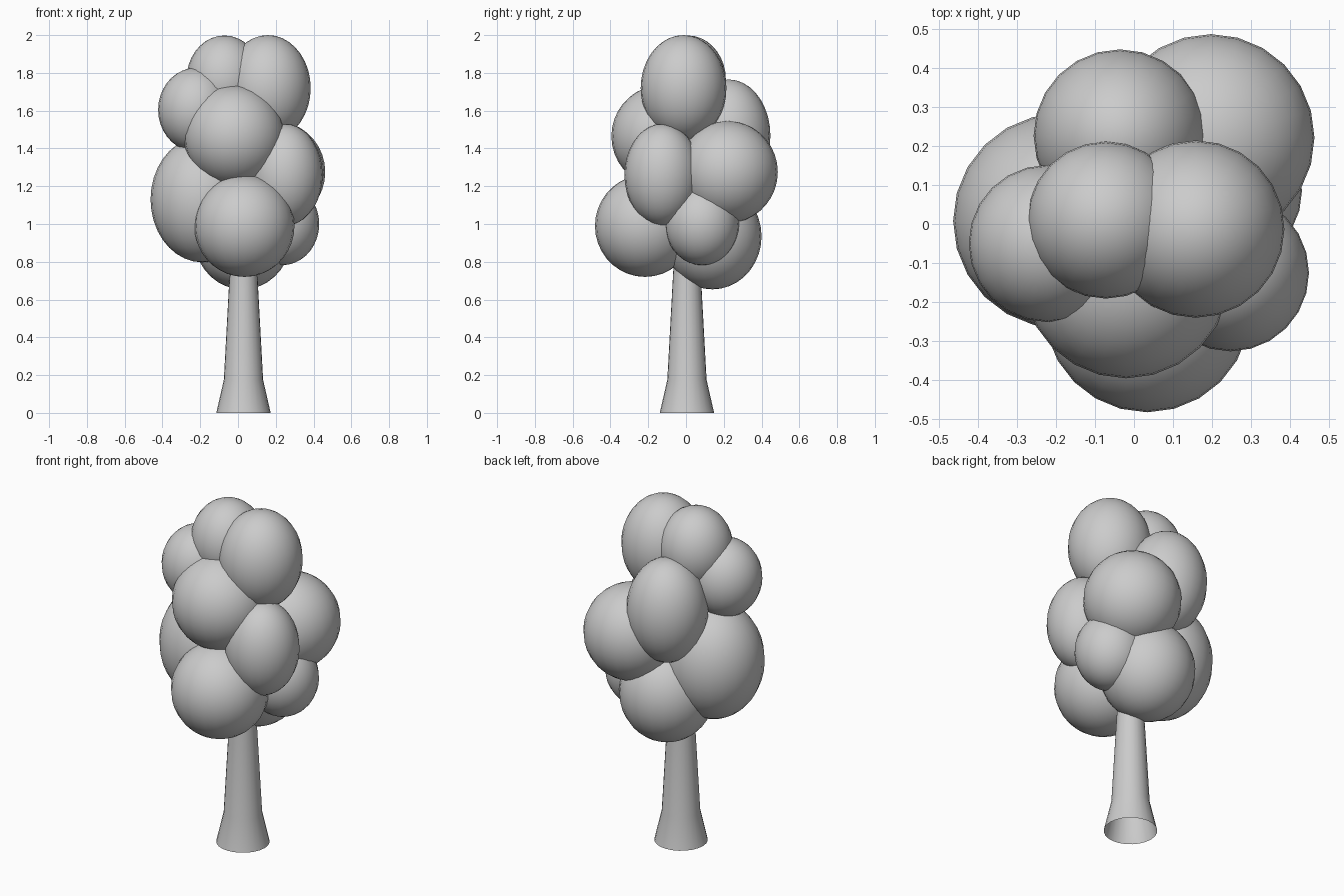
import bpy, bmesh, math
from mathutils import Matrix, Vector

if "Cube" in bpy.data.objects:
    bpy.data.objects.remove(bpy.data.objects["Cube"])


def finish(name, bm):
    mesh = bpy.data.meshes.new(name)
    for f in bm.faces:
        f.smooth = True
    bm.to_mesh(mesh)
    bm.free()
    obj = bpy.data.objects.new(name, mesh)
    bpy.context.collection.objects.link(obj)
    return obj


def leaf_blob(name, centre, radius, height):
    # Slightly stretched sphere
    bm = bmesh.new()
    bmesh.ops.create_uvsphere(bm, u_segments=24, v_segments=18, radius=1)
    bmesh.ops.transform(bm, verts=bm.verts, matrix=Matrix.Translation(centre)
                        @ Matrix.Diagonal((radius, radius, height, 1)))
    return finish(name, bm)


def lathe(name, centre, profile, sides=24):
    # Open revolved tube from (radius, z) pairs
    bm = bmesh.new()
    rings = [[bm.verts.new((centre[0] + r * math.cos(2 * math.pi * i / sides),
                            centre[1] + r * math.sin(2 * math.pi * i / sides), z))
              for i in range(sides)] for r, z in profile]
    for a, b in zip(rings, rings[1:]):
        for i in range(sides):
            j = (i + 1) % sides
            bm.faces.new((a[i], a[j], b[j], b[i]))
    return finish(name, bm)


# Trunk with flared foot, open underneath
lathe("trunk", (0.029, 0.005), [(0.144, 0), (0.104, 0.175), (0.071, 0.78), (0.06, 1.0)])

# Foliage: name, centre, horizontal radius, vertical radius
blobs = [
    ("top_right", (0.158, -0.013, 1.72), 0.227, 0.28),
    ("top_left", (-0.072, 0.01, 1.765), 0.201, 0.233),
    ("upper_left", (-0.222, -0.05, 1.605), 0.201, 0.222),
    ("upper_front", (-0.02, -0.128, 1.465), 0.267, 0.27),
    ("middle_left", (-0.188, 0.008, 1.13), 0.275, 0.333),
    ("lower_front", (0.034, -0.217, 0.99), 0.265, 0.27),
    ("middle_back_right", (0.197, 0.221, 1.275), 0.265, 0.27),
    ("middle_front_right", (0.247, -0.125, 1.26), 0.201, 0.27),
    ("lower_right", (0.234, 0.085, 1.0), 0.196, 0.218),
    ("upper_back", (-0.036, 0.226, 1.467), 0.221, 0.298),
    ("lower_back", (0.025, 0.14, 0.935), 0.26, 0.281),
]
for name, centre, radius, height in blobs:
    leaf_blob("foliage_" + name, Vector(centre), radius, height)
